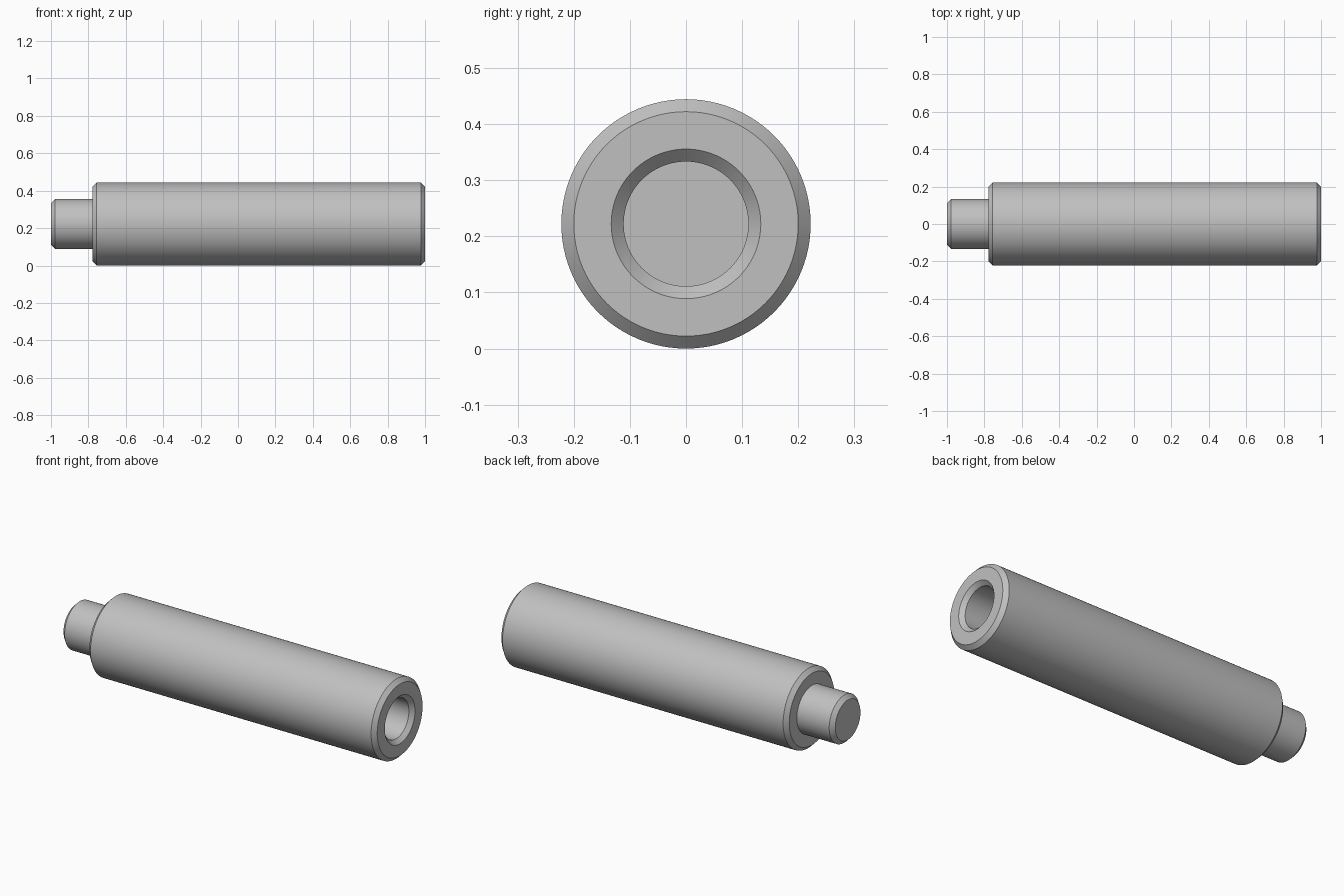
import bpy, bmesh, math
from mathutils import Vector

cube = bpy.data.objects.get("Cube")
if cube:
    bpy.data.objects.remove(cube, do_unlink=True)

# Proportions
BODY_R, STUD_R, BORE_R = 0.2222, 0.1333, 0.1111
CHAMFER = 0.0222
SHOULDER_X = -0.7778
BORE_DEPTH = 0.4444

# Plain grey metal
metal = bpy.data.materials.new("grey_metal")
metal.use_nodes = True
grey = (0.53, 0.53, 0.53, 1.0)
metal.diffuse_color = grey
metal.node_tree.nodes["Principled BSDF"].inputs["Base Color"].default_value = grey


def lathe(name, profile, segments=96):
    """Spin an (x, radius) profile around the x axis."""
    bm = bmesh.new()
    verts = [bm.verts.new((x, 0, r)) for x, r in profile]
    edges = [bm.edges.new(pair) for pair in zip(verts, verts[1:])]
    bmesh.ops.spin(bm, geom=verts + edges, cent=(0, 0, 0), axis=(1, 0, 0),
                   angle=math.tau, steps=segments, use_duplicate=False)
    bmesh.ops.remove_doubles(bm, verts=bm.verts, dist=0.0001)
    bmesh.ops.recalc_face_normals(bm, faces=bm.faces)
    bmesh.ops.translate(bm, verts=bm.verts, vec=Vector((0, 0, BODY_R)))
    mesh = bpy.data.meshes.new(name)
    bm.to_mesh(mesh)
    bm.free()
    mesh.materials.append(metal)
    obj = bpy.data.objects.new(name, mesh)
    bpy.context.collection.objects.link(obj)
    bpy.ops.object.select_all(action='DESELECT')
    obj.select_set(True)
    bpy.context.view_layer.objects.active = obj
    bpy.ops.object.shade_smooth_by_angle(angle=math.radians(30))
    return obj


# One turned part: stud, chamfered body, countersunk blind bore
lathe("standoff_pillar", [
    (-1, 0),
    (-1, STUD_R - CHAMFER),
    (-1 + CHAMFER, STUD_R),
    (SHOULDER_X, STUD_R),
    (SHOULDER_X, BODY_R - CHAMFER),
    (SHOULDER_X + CHAMFER, BODY_R),
    (1 - CHAMFER, BODY_R),
    (1, BODY_R - CHAMFER),
    (1, BORE_R + CHAMFER),
    (1 - CHAMFER, BORE_R),
    (1 - BORE_DEPTH, BORE_R),
    (1 - BORE_DEPTH, 0),
])
